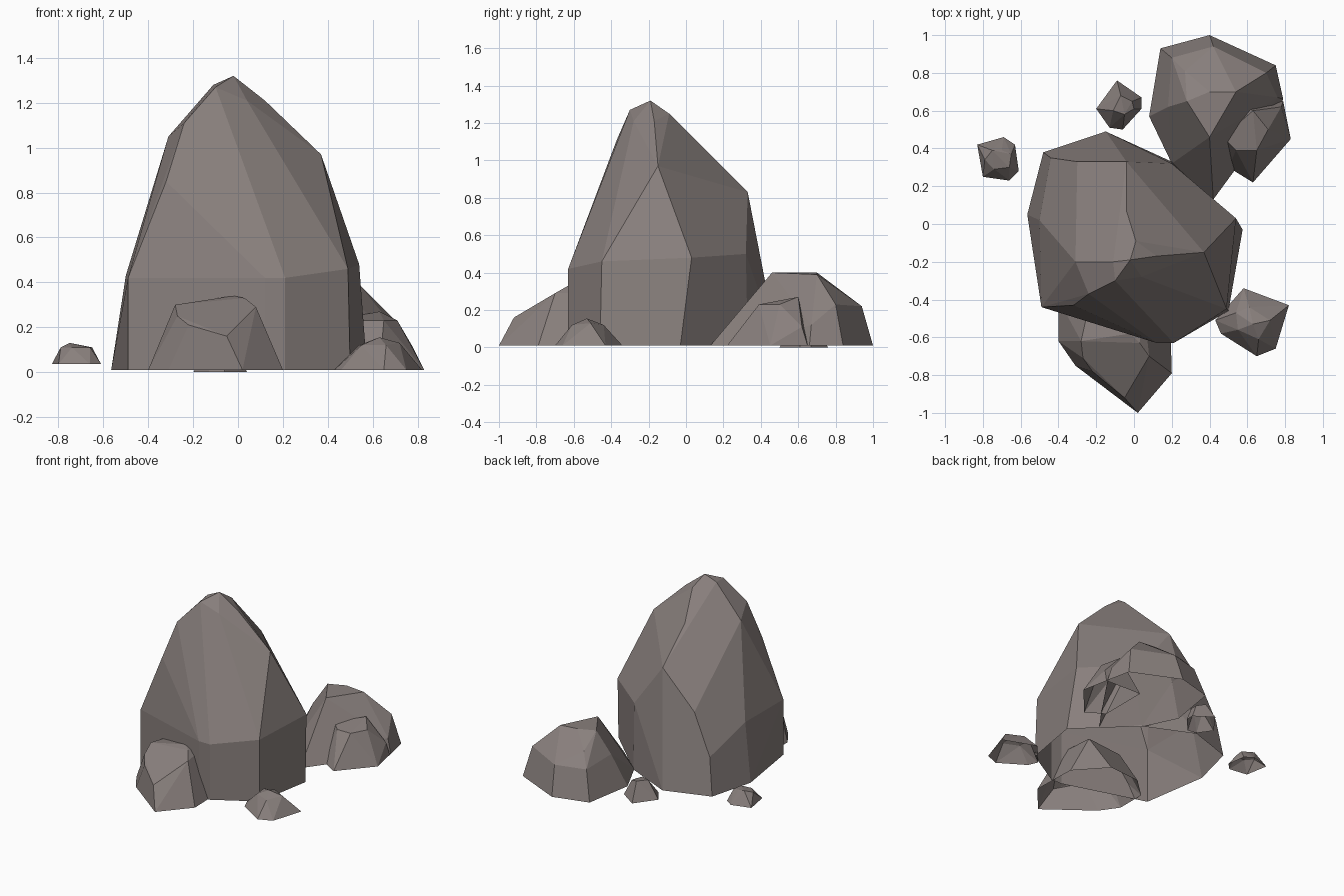
import bpy, bmesh, math
from mathutils import Vector

stone = bpy.data.materials.new("stone")
stone.diffuse_color = (0.25, 0.215, 0.205, 1)


def dent(bm, a, b, p):
    """Split the edge running between points a and b and push the new corner to p."""
    va, vb = [min(bm.verts, key=lambda v: (v.co - Vector(q)).length) for q in (a, b)]
    edge = next((e for e in va.link_edges if e.other_vert(va) == vb), None)
    if edge:
        cut = bmesh.ops.subdivide_edges(bm, edges=[edge], cuts=1)
        for g in cut["geom_inner"]:
            if isinstance(g, bmesh.types.BMVert):
                g.co = p


def rock(name, base_z, outline, upper, dents=()):
    """Faceted rock: hull over a ground outline and shoulder/peak points, open underneath."""
    bm = bmesh.new()
    for x, y in outline:
        bm.verts.new((x, y, base_z))
    for p in upper:
        bm.verts.new(p)
    bmesh.ops.convex_hull(bm, input=bm.verts[:])
    loose = [v for v in bm.verts if not v.link_faces]
    bmesh.ops.delete(bm, geom=loose, context='VERTS')
    bmesh.ops.recalc_face_normals(bm, faces=bm.faces[:])
    under = [f for f in bm.faces if all(v.co.z < base_z + 0.001 for v in f.verts)]
    bmesh.ops.delete(bm, geom=under, context='FACES')
    for a, b, p in dents:
        dent(bm, a, b, p)
    # merge nearly coplanar triangles into broad facets
    bmesh.ops.dissolve_limit(bm, angle_limit=math.radians(7),
                             verts=bm.verts[:], edges=bm.edges[:])
    mesh = bpy.data.meshes.new(name)
    bm.to_mesh(mesh)
    bm.free()
    mesh.materials.append(stone)
    obj = bpy.data.objects.new(name, mesh)
    bpy.context.collection.objects.link(obj)
    return obj


# Tall central boulder, dented at the right shoulder and down the back
rock("main_boulder", 0.01,
     [(-0.565, 0.05), (-0.49, -0.44), (0.12, -0.63), (0.21, -0.63), (0.50, -0.46),
      (0.575, -0.03), (0.20, 0.33), (-0.15, 0.49), (-0.48, 0.38)],
     [(-0.49, -0.44, 0.42), (0.12, -0.63, 0.42), (0.21, -0.63, 0.42),
      (0.49, -0.45, 0.46), (0.54, 0.03, 0.48), (-0.50, 0.02, 0.43),
      (0.20, 0.32, 0.50), (-0.04, 0.33, 0.83), (-0.30, 0.33, 0.57),
      (-0.15, 0.43, 0.35), (-0.44, 0.35, 0.28),
      (-0.32, -0.43, 0.85), (-0.24, -0.37, 1.11), (-0.10, -0.30, 1.27),
      (0.04, -0.28, 1.21), (0.20, -0.46, 0.74), (0.27, -0.43, 0.74),
      (-0.31, -0.20, 1.05), (-0.11, -0.20, 1.28), (-0.02, -0.19, 1.32),
      (0.12, -0.17, 1.21), (0.37, -0.15, 0.97), (0.01, -0.09, 1.25)],
     [((0.37, -0.15, 0.97), (0.49, -0.45, 0.46), (0.39, -0.22, 0.63)),
      ((0.01, -0.09, 1.25), (-0.04, 0.33, 0.83), (-0.04, 0.07, 1.06)),
      ((-0.04, 0.33, 0.83), (-0.15, 0.43, 0.35), (-0.14, 0.34, 0.57))])

# Boulder leaning on the front
rock("front_boulder", 0.01,
     [(-0.40, -0.40), (-0.40, -0.62), (-0.31, -0.75), (0.02, -1.00),
      (0.20, -0.79), (0.19, -0.45), (0.00, -0.24), (-0.25, -0.26)],
     [(-0.28, -0.62, 0.30), (-0.27, -0.71, 0.25), (-0.22, -0.78, 0.21),
      (-0.05, -0.92, 0.16), (0.08, -0.70, 0.29), (0.03, -0.63, 0.33),
      (-0.02, -0.58, 0.34), (-0.24, -0.44, 0.29), (0.05, -0.42, 0.30)])

# Boulder behind on the right, with a smaller one against it
rock("back_boulder", 0.01,
     [(0.08, 0.57), (0.14, 0.93), (0.40, 1.00), (0.75, 0.84),
      (0.79, 0.66), (0.53, 0.28), (0.42, 0.13), (0.20, 0.32)],
     [(0.40, 0.46, 0.40), (0.28, 0.65, 0.40), (0.54, 0.70, 0.39),
      (0.40, 0.70, 0.40), (0.27, 0.81, 0.31), (0.20, 0.88, 0.22),
      (0.42, 0.94, 0.22), (0.70, 0.80, 0.23), (0.76, 0.67, 0.12),
      (0.18, 0.62, 0.24)])
rock("side_boulder", 0.01,
     [(0.50, 0.30), (0.63, 0.22), (0.83, 0.45), (0.79, 0.65), (0.50, 0.66)],
     [(0.47, 0.46, 0.24), (0.54, 0.39, 0.23), (0.65, 0.39, 0.23),
      (0.71, 0.50, 0.23), (0.63, 0.60, 0.27), (0.78, 0.62, 0.11)])

# Loose stones scattered around
rock("front_right_stone", 0.01,
     [(0.43, -0.51), (0.58, -0.34), (0.82, -0.43), (0.75, -0.66),
      (0.65, -0.70), (0.46, -0.58)],
     [(0.54, -0.47, 0.12), (0.61, -0.44, 0.12), (0.63, -0.53, 0.155),
      (0.72, -0.51, 0.13), (0.66, -0.61, 0.12), (0.55, -0.56, 0.12)])
rock("back_stone", 0.0,
     [(-0.20, 0.61), (-0.09, 0.76), (0.04, 0.67), (0.04, 0.61),
      (-0.06, 0.50), (-0.13, 0.51)],
     [(-0.11, 0.60, 0.12), (-0.07, 0.68, 0.13), (-0.01, 0.65, 0.11),
      (0.00, 0.61, 0.10), (-0.05, 0.58, 0.12)])
rock("left_stone", 0.035,
     [(-0.83, 0.42), (-0.69, 0.46), (-0.63, 0.42), (-0.61, 0.28),
      (-0.66, 0.23), (-0.80, 0.25)],
     [(-0.79, 0.34, 0.11), (-0.75, 0.39, 0.13), (-0.70, 0.39, 0.115),
      (-0.65, 0.37, 0.11), (-0.66, 0.30, 0.11), (-0.74, 0.29, 0.11)])
